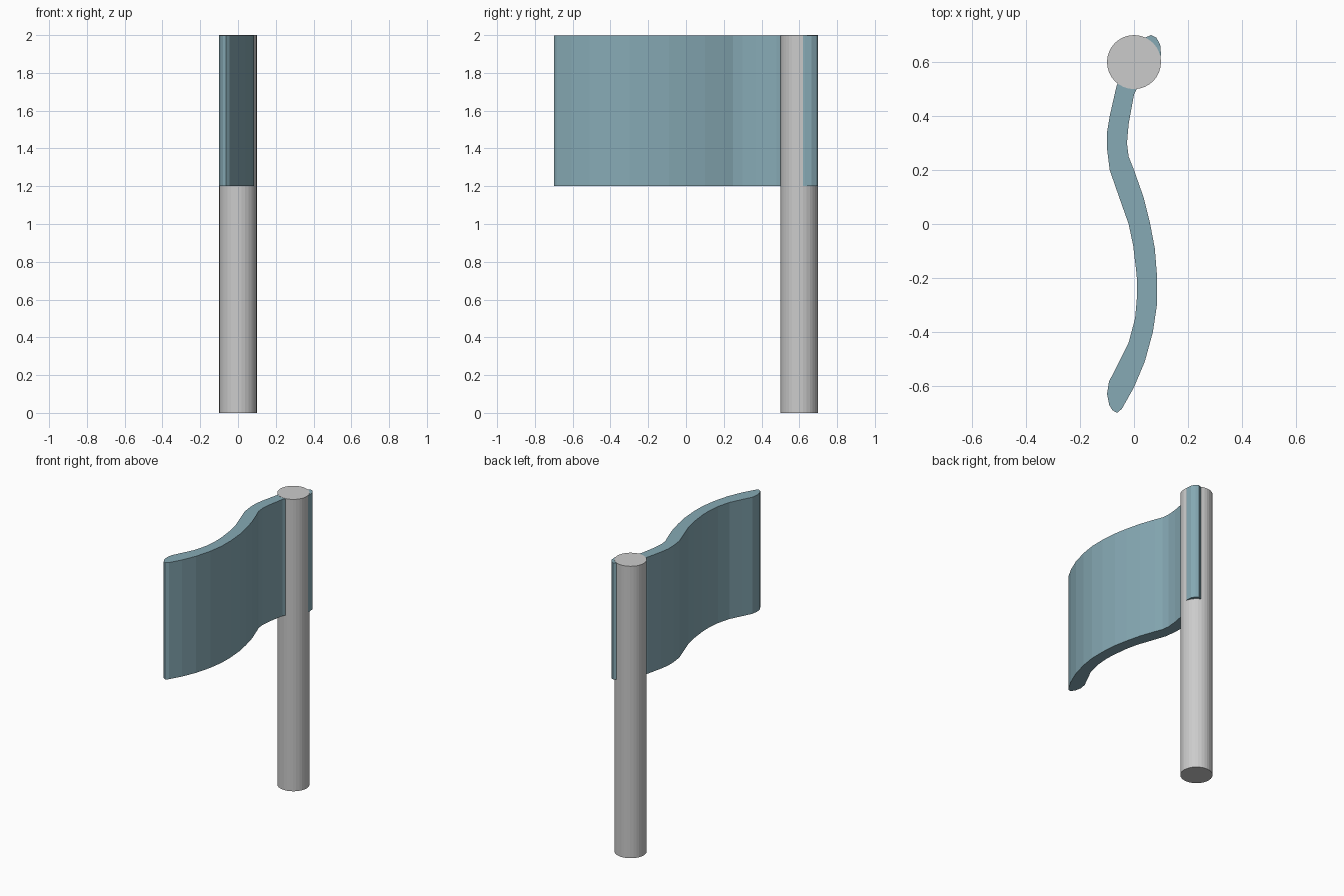
import bpy, bmesh

if "Cube" in bpy.data.objects:
    bpy.data.objects.remove(bpy.data.objects["Cube"])

# Pole: plain upright cylinder
bpy.ops.mesh.primitive_cylinder_add(vertices=32, radius=0.1, depth=2.0, location=(0, 0.6, 1.0))
pole = bpy.context.object
pole.name = "pole"

# Flag: wavy outline seen from above, going round counter-clockwise
left_side = [(0.04, 0.69), (0.0, 0.63), (-0.04, 0.57), (-0.065, 0.51), (-0.09, 0.40),
             (-0.1, 0.34), (-0.1, 0.28), (-0.09, 0.2), (-0.05, 0.085), (-0.02, 0.0),
             (-0.003, -0.08), (0.01, -0.19), (0.012, -0.26), (0.004, -0.35),
             (-0.02, -0.44), (-0.06, -0.52), (-0.093, -0.585)]
free_tip = [(-0.1, -0.63), (-0.092, -0.67), (-0.08, -0.69), (-0.063, -0.7), (-0.045, -0.685)]
right_side = [(0.0, -0.605), (0.04, -0.51), (0.07, -0.4), (0.085, -0.3), (0.086, -0.2),
              (0.077, -0.09), (0.06, 0.0), (0.035, 0.1), (0.0, 0.2), (-0.02, 0.25),
              (-0.026, 0.3), (-0.02, 0.37), (0.0, 0.48), (0.03, 0.54)]
pole_tip = [(0.092, 0.585), (0.1, 0.63), (0.097, 0.665), (0.083, 0.69), (0.063, 0.7)]
outline = left_side + free_tip + right_side + pole_tip

bm = bmesh.new()
base = bm.faces.new([bm.verts.new((x, y, 1.2)) for x, y in outline])
top = bmesh.ops.extrude_face_region(bm, geom=[base])["geom"]
bmesh.ops.translate(bm, vec=(0, 0, 0.799),
                    verts=[v for v in top if isinstance(v, bmesh.types.BMVert)])
if not any(f.normal.z < -0.5 for f in bm.faces if f.calc_center_median().z < 1.21):
    # Close the underside if the extrusion removed it
    low = [v for v in bm.verts if v.co.z < 1.21]
    if not any(all(v.co.z < 1.21 for v in f.verts) for f in bm.faces):
        bm.faces.new(low)
bmesh.ops.recalc_face_normals(bm, faces=bm.faces)
mesh = bpy.data.meshes.new("flag")
bm.to_mesh(mesh)
bm.free()
flag = bpy.data.objects.new("flag", mesh)
bpy.context.collection.objects.link(flag)

# Blue-grey flag colour
blue = bpy.data.materials.new("flag_blue")
blue.diffuse_color = (0.24, 0.40, 0.46, 1.0)
blue.use_nodes = True
blue.node_tree.nodes["Principled BSDF"].inputs["Base Color"].default_value = blue.diffuse_color
mesh.materials.append(blue)
